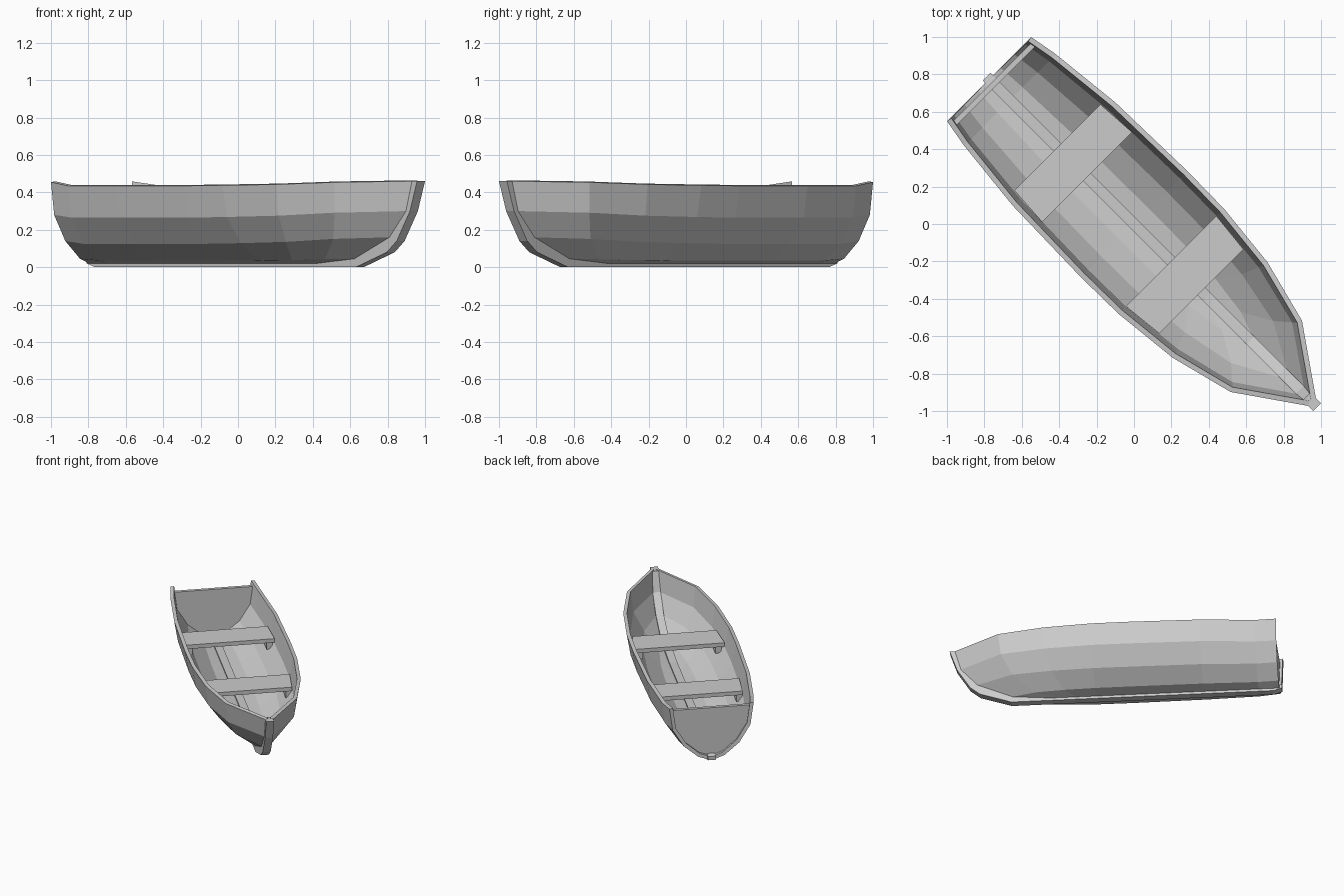
import bpy, bmesh, math

if "Cube" in bpy.data.objects:
    bpy.data.objects.remove(bpy.data.objects["Cube"])

TURN = -math.pi / 4      # boat is modelled along x (bow at +x), then turned to the diagonal


def make(name, bm, recalc=True):
    if recalc:
        bmesh.ops.recalc_face_normals(bm, faces=bm.faces)
    me = bpy.data.meshes.new(name)
    bm.to_mesh(me)
    bm.free()
    ob = bpy.data.objects.new(name, me)
    bpy.context.collection.objects.link(ob)
    ob.rotation_euler.z = TURN
    return ob


def prism(name, pts, lo, hi, place):
    """Extrude a 2D profile between lo and hi; place maps (a, b, t) to a 3D point."""
    bm = bmesh.new()
    rings = [[bm.verts.new(place(a, b, t)) for a, b in pts] for t in (lo, hi)]
    bm.faces.new(rings[0])
    bm.faces.new(rings[1])
    n = len(pts)
    for i in range(n):
        k = (i + 1) % n
        bm.faces.new((rings[0][i], rings[0][k], rings[1][k], rings[1][i]))
    return make(name, bm)


# Hull planking: six lengthwise lines (gunwale to centre) over eight stations
stations = [-1.096, -0.94, -0.53, 0.0, 0.283, 0.65, 1.0, 1.345]
half = [0.318, 0.346, 0.389, 0.402, 0.398, 0.36, 0.27, 0.03]
ratio = [1, 0.925, 0.66, 0.31, 0.08, 0]
z_mid = [0.435, 0.265, 0.125, 0.035, 0.02, 0.02]
z_stern = [0.455, 0.28, 0.14, 0.045, 0.02, 0.02]
z_bow = [0.46, 0.30, 0.16, 0.045, 0.02, 0.02]
# lengthwise position of the last three stations on each line, following the raked stem
bow_u = [(0.65, 1.0, 1.345), (0.64, 0.98, 1.30), (0.60, 0.90, 1.175),
         (0.52, 0.74, 0.91), (0.42, 0.55, 0.62), (0.42, 0.55, 0.62)]
bow_mix = [0, 0, 0, 0, 0.1, 0.3, 0.75, 1]

bm = bmesh.new()
grid = []
for i, u in enumerate(stations):
    col = []
    for j in range(6):
        x = bow_u[j][i - 5] if i >= 5 else u
        y = half[i] * ratio[j]
        if j == 4 or (i == 7 and j < 5):
            y = 0.03
        z = z_stern[j] if i == 0 else z_mid[j] + (z_bow[j] - z_mid[j]) * bow_mix[i]
        col.append(bm.verts.new((x, y, z)))
    grid.append(col)
for i in range(7):
    for j in range(5):
        bm.faces.new((grid[i][j], grid[i + 1][j], grid[i + 1][j + 1], grid[i][j + 1]))
hull = make("hull", bm, recalc=False)
mir = hull.modifiers.new("mirror", 'MIRROR')
mir.use_axis = (False, True, False)
sol = hull.modifiers.new("thickness", 'SOLIDIFY')
sol.thickness = 0.028
sol.offset = -1

# Keel and stem in one bent strip
prism("keel_and_stem",
      [(-1.115, 0.05), (-1.115, 0.02), (-1.05, 0), (0.92, 0), (1.155, 0.08), (1.23, 0.14),
       (1.33, 0.30), (1.384, 0.46), (1.305, 0.46), (1.255, 0.31), (1.12, 0.185),
       (0.88, 0.085), (0.55, 0.06), (-1.05, 0.06)],
      -0.03, 0.03, lambda a, b, t: (a, t, b))

# Transom, set slightly inside the stern
side = [(0.308, 0.43), (0.283, 0.28), (0.197, 0.148), (0.088, 0.055), (0.03, 0.03)]
prism("transom", side + [(-y, z) for y, z in reversed(side)],
      -1.072, -1.045, lambda a, b, t: (t, a, b))

# Seats with a support block under each end
for name, back, front, wb, wf in (("rear", -0.58, -0.354, 0.325, 0.34),
                                  ("front", 0.28, 0.51, 0.342, 0.318)):
    prism(name + "_seat", [(back, -wb), (front, -wf), (front, wf), (back, wb)],
          0.283, 0.315, lambda a, b, t: (a, b, t))
    for s, label in ((1, "left"), (-1, "right")):
        w = min(wb, wf)
        prism(f"{name}_seat_support_{label}",
              [(s * (w - 0.045), 0.285), (s * w, 0.285), (s * w, 0.235), (s * (w - 0.045), 0.225)],
              back + 0.01, front - 0.01, lambda a, b, t: (t, a, b))
